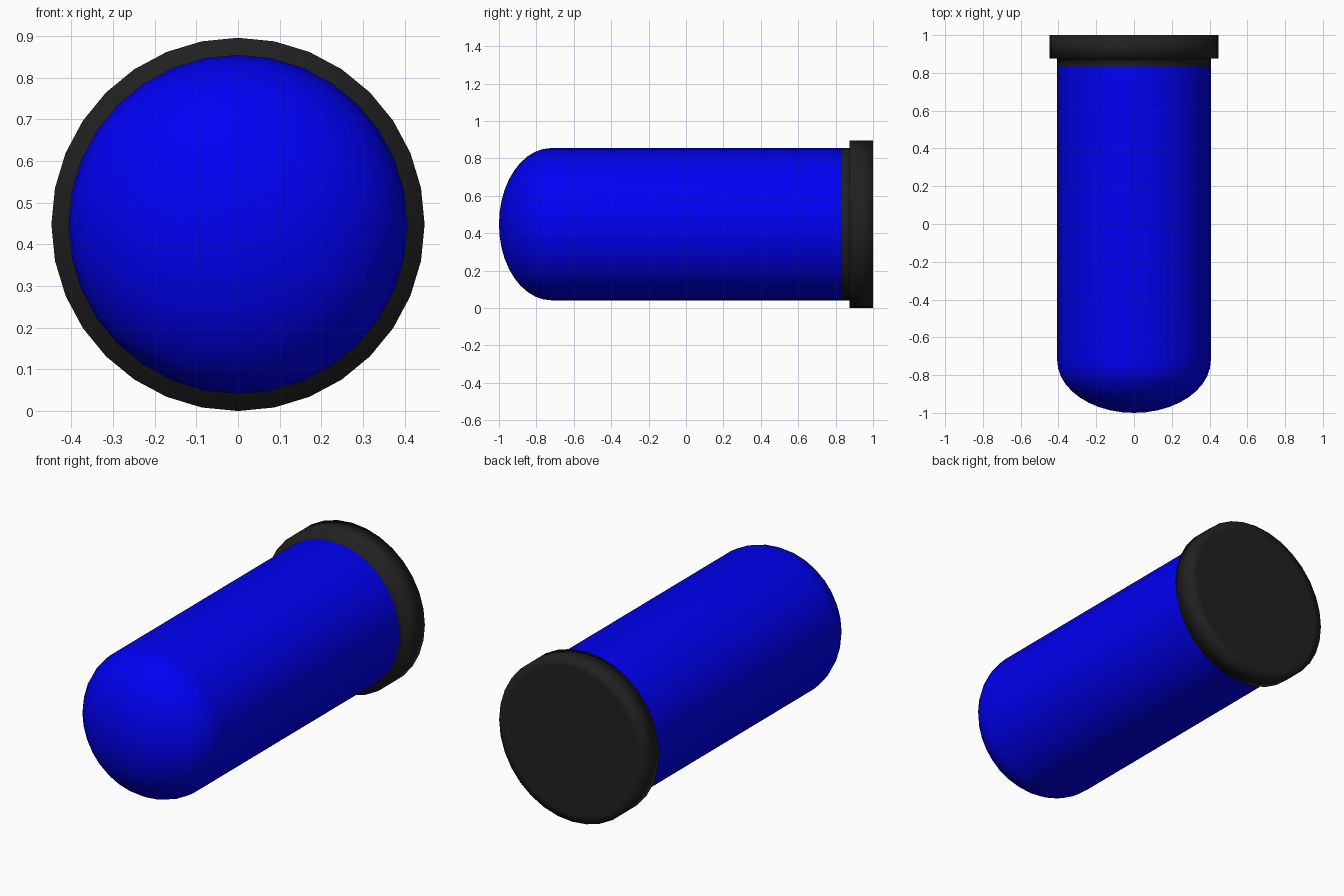
import bpy, bmesh
from math import sin, cos, pi

if "Cube" in bpy.data.objects:
    bpy.data.objects.remove(bpy.data.objects["Cube"])

SEGMENTS = 32
CENTRE_Z = 0.448
R_BODY, R_RIM = 0.407, 0.448


def lathe(name, profile, color):
    """Revolve (y, radius) points about the horizontal y axis; radius 0 is a pole."""
    bm = bmesh.new()
    rings = []
    for y, r in profile:
        if r == 0:
            rings.append([bm.verts.new((0, y, CENTRE_Z))])
        else:
            rings.append([bm.verts.new((r * sin(2 * pi * i / SEGMENTS), y,
                                        CENTRE_Z + r * cos(2 * pi * i / SEGMENTS)))
                          for i in range(SEGMENTS)])
    for a, b in zip(rings, rings[1:]):
        for i in range(SEGMENTS):
            j = (i + 1) % SEGMENTS
            if len(a) == 1:
                bm.faces.new((a[0], b[i], b[j]))
            elif len(b) == 1:
                bm.faces.new((a[i], b[0], a[j]))
            else:
                bm.faces.new((a[i], b[i], b[j], a[j]))
    # Flat disc on an open end
    if len(rings[-1]) > 1 and profile[-1][0] == 1.0:
        bm.faces.new(rings[-1])
    bmesh.ops.recalc_face_normals(bm, faces=bm.faces)
    for f in bm.faces:
        f.smooth = True
    mesh = bpy.data.meshes.new(name)
    bm.to_mesh(mesh)
    bm.free()
    obj = bpy.data.objects.new(name, mesh)
    bpy.context.collection.objects.link(obj)
    mat = bpy.data.materials.new(name + "_color")
    mat.diffuse_color = (*color, 1)
    mat.use_nodes = True
    mat.node_tree.nodes["Principled BSDF"].inputs["Base Color"].default_value = mat.diffuse_color
    mesh.materials.append(mat)
    return obj


# Blue tube with an elliptical domed front
STEPS = 10
dome = [(-0.72 - 0.28 * cos(pi / 2 * k / STEPS), R_BODY * sin(pi / 2 * k / STEPS))
        for k in range(STEPS + 1)]
lathe("tube_body", dome + [(0.835, R_BODY)], (0.0, 0.0, 0.9))

# Black neck band, wide rim and flat back disc
lathe("end_cap", [(0.835, R_BODY), (0.875, R_BODY), (0.875, R_RIM),
                  (1.0, R_RIM), (1.0, R_BODY)], (0.015, 0.015, 0.015))
